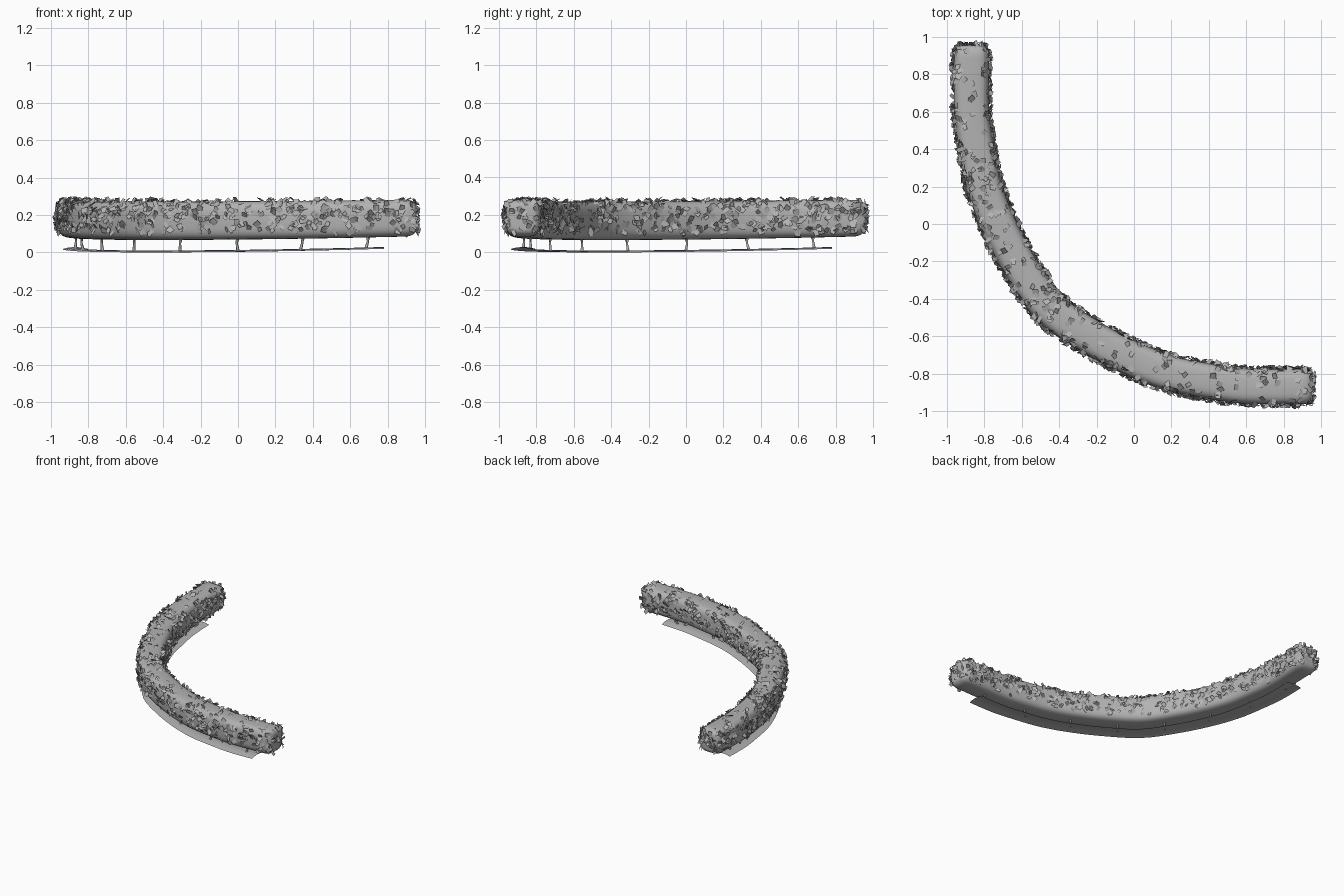
import bpy, bmesh, math, random
from mathutils import Vector

random.seed(7)
if "Cube" in bpy.data.objects:
    bpy.data.objects.remove(bpy.data.objects["Cube"], do_unlink=True)

grey = bpy.data.materials.new("plain grey")
grey.use_nodes = True
grey.diffuse_color = (0.45, 0.45, 0.45, 1)
grey.node_tree.nodes["Principled BSDF"].inputs["Base Color"].default_value = grey.diffuse_color


def finish(bm, name, smooth):
    mesh = bpy.data.meshes.new(name)
    bm.to_mesh(mesh)
    mesh.materials.append(grey)
    obj = bpy.data.objects.new(name, mesh)
    bpy.context.collection.objects.link(obj)
    for p in mesh.polygons:
        p.use_smooth = smooth
    return obj


# Centre line: half a bend, mirrored across the diagonal, then smoothed
half = [(-0.87, 0.955), (-0.867, 0.6), (-0.84, 0.4), (-0.8, 0.2),
        (-0.725, 0), (-0.61, -0.22), (-0.45, -0.45)]
ctrl = [Vector(p) for p in half + [(y, x) for x, y in half[-2::-1]]]
ctrl = [2 * ctrl[0] - ctrl[1]] + ctrl + [2 * ctrl[-1] - ctrl[-2]]
line = []
for a, b, c, d in zip(ctrl, ctrl[1:], ctrl[2:], ctrl[3:]):
    for i in range(16):
        t = i / 16
        line.append(0.5 * (2 * b + (c - a) * t + (2 * a - 5 * b + 4 * c - d) * t**2
                           + (3 * b - a - 3 * c + d) * t**3))
line.append(ctrl[-2])
dist = [0]
for p, q in zip(line, line[1:]):
    dist.append(dist[-1] + (q - p).length)
LENGTH = dist[-1]


def frame(s):
    """Point and sideways direction at distance s along the centre line."""
    i = max(k for k in range(len(line) - 1) if dist[k] <= max(s, 0))
    step = line[i + 1] - line[i]
    p = line[i] + step * ((s - dist[i]) / step.length)
    tan = (line[min(i + 2, len(line) - 1)] - line[max(i - 1, 0)]).normalized()
    return p, Vector((-tan.y, tan.x))


def bend(s):
    """0 in the middle, 1 at both ends."""
    return (2 * s / LENGTH - 1) ** 2


def bridge(bm, rings, closed):
    for a, b in zip(rings, rings[1:]):
        n = len(a)
        for i in range(n if closed else n - 1):
            j = (i + 1) % n
            bm.faces.new((a[i], a[j], b[j], b[i]))


# Hedge body: rounded box section swept along the line, with rounded ends
CAP, SIDES = 0.07, 32
cap = [(0, 0.02), (0, 0.3)]
for i in range(7):
    t = (i / 6) ** 2
    cap.append((CAP * t, 0.55 + 0.45 * (1 - (1 - t) ** 2.5) ** 0.4))
middle = [(CAP + (LENGTH - 2 * CAP) * i / 60, 1) for i in range(1, 60)]
stations = cap + middle + [(LENGTH - s, k) for s, k in reversed(cap)]


def squircle(v):
    return math.copysign(abs(v) ** 0.55, v)


bm = bmesh.new()
rings = []
for s, k in stations:
    p, side = frame(s)
    low = 0.066 + 0.02 * bend(s)
    top = 0.282 - 0.01 * (1 - bend(s))
    ring = []
    for i in range(SIDES):
        a = math.tau * i / SIDES
        q = p + side * (0.094 * k * squircle(math.cos(a)))
        z = (low + top) / 2 + (top - low) / 2 * k * squircle(math.sin(a))
        ring.append(bm.verts.new((q.x, q.y, z)))
    rings.append(ring)
bridge(bm, rings, True)
bm.faces.new(rings[0])
bm.faces.new(rings[-1])
bmesh.ops.recalc_face_normals(bm, faces=bm.faces)
bm.normal_update()
finish(bm, "hedge_body", True)

# Leaves: small tilted cards scattered over the sides and, thinly, the top
spots = [f for f in bm.faces if len(f.verts) == 4]
weights = []
for f in spots:
    z, nz = f.calc_center_median().z, f.normal.z
    cover = 0.3 if nz > 0.85 else 1.0
    if z < 0.11 or nz < -0.4:
        cover = 0
    weights.append(f.calc_area() * cover)

leaves = bmesh.new()
for f in random.choices(spots, weights, k=1250):
    a, b, c, d = (v.co for v in f.verts)
    u, v = random.random(), random.random()
    p = a.lerp(b, u).lerp(d.lerp(c, u), v)
    n = f.normal
    spin = Vector([random.uniform(-1, 1) for _ in range(3)])
    along = (spin - n * spin.dot(n)).normalized()
    across = n.cross(along)
    along = (along + n * random.uniform(0.1, 0.9)).normalized()
    across = (across + n * random.uniform(-0.4, 0.4)).normalized()
    length, width = random.uniform(0.026, 0.04), random.uniform(0.011, 0.018)
    p = p + n * 0.003 - along * length * 0.2
    tip = p + along * length
    taper = random.uniform(0.7, 1.0)
    corners = [p - across * width, p + across * width,
               tip + across * width * taper, tip - across * width * taper]
    verts = []
    for q in corners:
        verts.append(leaves.verts.new((max(-1, min(1, q.x)), max(-1, min(1, q.y)), min(q.z, 0.3))))
    leaves.faces.new(verts)
finish(leaves, "leaves", False)
leaves.free()
bm.free()

# Ground strip: thin, slightly arched ribbon below the hedge
bm = bmesh.new()
rings = []
INSET = 0.175
for i in range(49):
    s = INSET + (LENGTH - 2 * INSET) * i / 48
    p, side = frame(s)
    ring = []
    for w in (-1, -0.5, 0, 0.5, 1):
        q = p + side * (0.066 * w)
        ring.append(bm.verts.new((q.x, q.y, 0.024 * bend(s) + 0.01 * (1 - w * w))))
    rings.append(ring)
bridge(bm, rings, False)
bmesh.ops.recalc_face_normals(bm, faces=bm.faces)
finish(bm, "ground_strip", True)
bm.free()

# Stems: thin bent trunks, each with a fork under the hedge
bm = bmesh.new()


def twig(points, radii):
    rings = []
    for p, r in zip(points, radii):
        rings.append([bm.verts.new(p + Vector((r * math.cos(math.tau * i / 6),
                                               r * math.sin(math.tau * i / 6), 0)))
                      for i in range(6)])
    bridge(bm, rings, True)


for i in range(8):
    s = 0.27 + (LENGTH - 0.54) * i / 7
    p, side = frame(s)
    base = Vector((p.x, p.y, 0.008 + 0.024 * bend(s)))
    lean = Vector((random.uniform(-0.01, 0.01), random.uniform(-0.01, 0.01), 0))
    knee = base + lean + Vector((0, 0, 0.035))
    twig([base, knee, knee - lean * 0.5 + Vector((0, 0, 0.05))], [0.009, 0.006, 0.008])
    twig([knee, knee + Vector((side.y, -side.x, 0)) * 0.018 + Vector((0, 0, 0.045))],
         [0.004, 0.004])
bmesh.ops.recalc_face_normals(bm, faces=bm.faces)
finish(bm, "stems", True)
bm.free()
